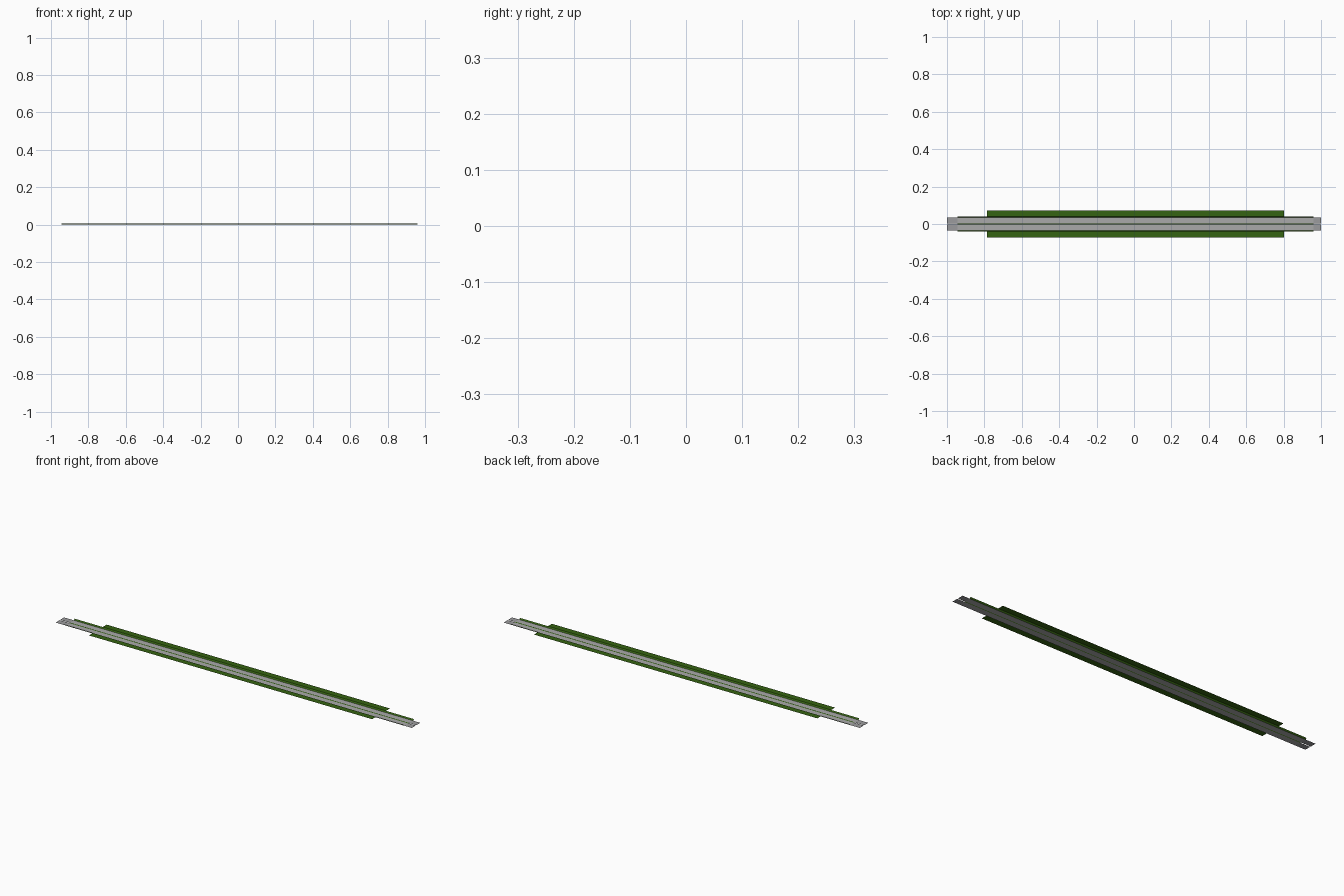
import bpy

if "Cube" in bpy.data.objects:
    bpy.data.objects.remove(bpy.data.objects["Cube"])


def material(name, rgb):
    m = bpy.data.materials.new(name)
    m.diffuse_color = (*rgb, 1.0)
    m.use_nodes = True
    m.node_tree.nodes["Principled BSDF"].inputs["Base Color"].default_value = m.diffuse_color
    return m


asphalt = material("asphalt_grey", (0.40, 0.40, 0.40))
worn = material("end_grey", (0.33, 0.33, 0.34))
grass = material("grass_green", (0.036, 0.125, 0.006))


def strip(name, x0, x1, profile, mat):
    """Sweep a (y, z) profile along x; y rising gives upward faces."""
    n = len(profile)
    verts = [(x, y, z) for x in (x0, x1) for y, z in profile]
    faces = [(i, n + i, n + i + 1, i + 1) for i in range(n - 1)]
    mesh = bpy.data.meshes.new(name)
    mesh.from_pydata(verts, [], faces)
    mesh.materials.append(mat)
    obj = bpy.data.objects.new(name, mesh)
    bpy.context.collection.objects.link(obj)
    return obj


def both_sides(name, x0, x1, profile, mat):
    strip(name + "_back", x0, x1, profile, mat)
    strip(name + "_front", x0, x1, [(-y, z) for y, z in reversed(profile)], mat)


X0, X1 = -0.945, 0.96      # length of the planted section
ROAD = [(0.002, 0.0), (0.034, 0.0)]

# two carriageways, with plain end pieces
both_sides("carriageway", X0, X1, ROAD, asphalt)
both_sides("left_end", -1.0, X0, ROAD, worn)
both_sides("right_end", X1, 1.0, ROAD, worn)

# low grass median in the gap between the carriageways
strip("median", X0, X1, [(-0.003, 0.0), (0.0, 0.002), (0.003, 0.0)], grass)

# banks rising from the road edge to the raised verges
both_sides("bank", X0, X1, [(0.034, 0.0), (0.040, 0.006)], grass)

# flat grass verges
both_sides("verge", -0.787, 0.803, [(0.040, 0.006), (0.0715, 0.006)], grass)
